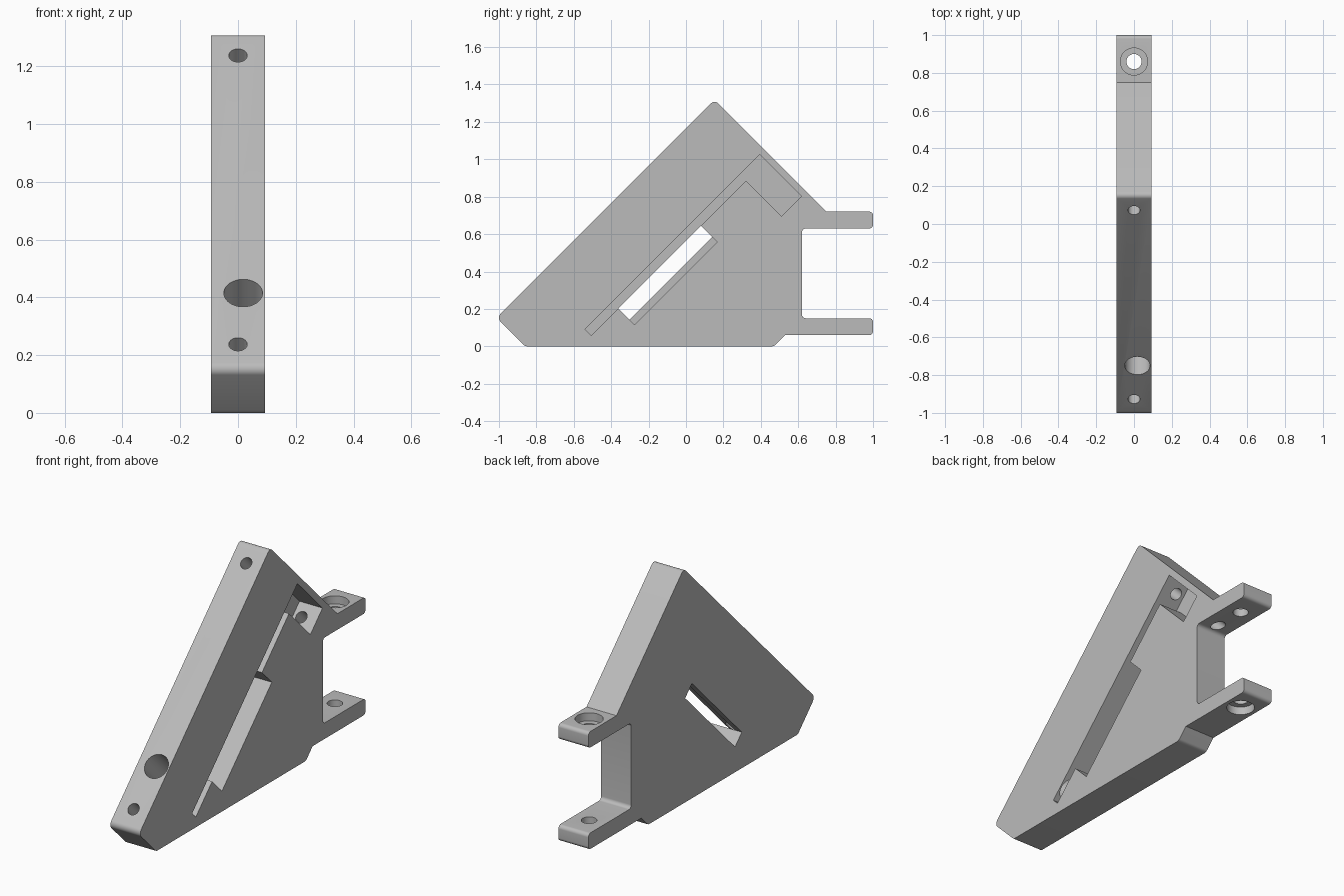
import bpy, bmesh, math
from mathutils import Vector, Matrix

cube = bpy.data.objects.get("Cube")
if cube:
    bpy.data.objects.remove(cube, do_unlink=True)

HALF = 0.093      # half thickness of the plate
FLOOR = -0.05     # x of the recess floor

grey = bpy.data.materials.new("light_grey")
grey.use_nodes = True
grey.diffuse_color = (0.5, 0.5, 0.5, 1)
grey.node_tree.nodes["Principled BSDF"].inputs["Base Color"].default_value = (0.5, 0.5, 0.5, 1)


def make_object(name, bm):
    bmesh.ops.recalc_face_normals(bm, faces=bm.faces)
    mesh = bpy.data.meshes.new(name)
    bm.to_mesh(mesh)
    bm.free()
    mesh.materials.append(grey)
    obj = bpy.data.objects.new(name, mesh)
    bpy.context.collection.objects.link(obj)
    return obj


def rounded(corners, steps=6):
    """Replace each (y, z, radius) corner by an arc."""
    out = []
    for i, (y, z, r) in enumerate(corners):
        p = Vector((y, z))
        if r == 0:
            out.append(p)
            continue
        a = (Vector(corners[i - 1][:2]) - p).normalized()
        b = (Vector(corners[(i + 1) % len(corners)][:2]) - p).normalized()
        half = a.angle(b) / 2
        centre = p + (a + b).normalized() * r / math.sin(half)
        start = p + a * r / math.tan(half) - centre
        end = p + b * r / math.tan(half) - centre
        for k in range(steps + 1):
            t = k / steps
            out.append(centre + start.lerp(end, t).normalized() * r)
    return out


def prism(name, points, x0, x1):
    """Extrude a side profile across the thickness."""
    bm = bmesh.new()
    face = bm.faces.new([bm.verts.new((x0, y, z)) for y, z in points])
    ext = bmesh.ops.extrude_face_region(bm, geom=[face])["geom"]
    verts = [g for g in ext if isinstance(g, bmesh.types.BMVert)]
    bmesh.ops.translate(bm, verts=verts, vec=(x1 - x0, 0, 0))
    return make_object(name, bm)


def diagonal(u, v):
    """Point from its coordinates along (y+z) and across (z-y) the slope."""
    return ((u - v) / 2, (u + v) / 2)


def cylinder(name, start, end, radius):
    a, b = Vector(start), Vector(end)
    bm = bmesh.new()
    turn = (b - a).to_track_quat('Z', 'Y').to_matrix().to_4x4()
    bmesh.ops.create_cone(bm, cap_ends=True, segments=48, radius1=radius, radius2=radius,
                          depth=(b - a).length, matrix=Matrix.Translation((a + b) / 2) @ turn)
    return make_object(name, bm)


def slope_hole(name, x, u, v_end, radius):
    """Hole square to the long slope, from outside down to v_end."""
    return cylinder(name, (x, *diagonal(u, 1.25)), (x, *diagonal(u, v_end)), radius)


# Plate with two arms at the back
outline = [
    (-0.86, 0, 0.03), (0.47, 0, 0.03), (0.53, 0.06, 0), (1, 0.06, 0.02),
    (1, 0.15, 0.02), (0.62, 0.15, 0.02), (0.62, 0.63, 0.02), (1, 0.63, 0.02),
    (1, 0.72, 0.02), (0.75, 0.72, 0), (*diagonal(1.47, 1.165), 0.025),
    (*diagonal(-0.86, 1.165), 0.03),
]
bracket = prism("bracket_plate", rounded(outline), -HALF, HALF)

# Recess: long strip, wider slot and head pocket in one outline
recess = [(-0.45, 0.63), (-0.45, 0.565), (-0.16, 0.565), (-0.16, 0.39), (0.725, 0.39),
          (0.725, 0.565), (1.205, 0.565), (1.205, 0.185), (1.42, 0.185), (1.42, 0.63)]
window = [(-0.16, 0.445), (0.725, 0.445), (0.725, 0.565), (-0.16, 0.565)]
cutters = [
    prism("recess_cutter", [diagonal(*p) for p in recess], FLOOR, 0.2),
    prism("window_cutter", [diagonal(*p) for p in window], -0.2, 0.0),
    # Holes through the slope
    slope_hole("upper_screw_cutter", 0, 1.31, -0.2, 0.032),
    slope_hole("lower_screw_cutter", 0, -0.69, 0.85, 0.032),
    slope_hole("wide_hole_cutter", 0.018, -0.335, 0.6, 0.067),
    # Arm holes with counterbores on the outer sides
    cylinder("arm_hole_cutter", (0, 0.86, -0.1), (0, 0.86, 0.9), 0.04),
    cylinder("upper_counterbore_cutter", (0, 0.86, 0.675), (0, 0.86, 0.9), 0.072),
    cylinder("lower_counterbore_cutter", (0, 0.86, -0.1), (0, 0.86, 0.105), 0.072),
]

bpy.ops.object.select_all(action='DESELECT')
bracket.select_set(True)
bpy.context.view_layer.objects.active = bracket
for cutter in cutters:
    cutter.hide_render = True
    mod = bracket.modifiers.new(cutter.name, 'BOOLEAN')
    mod.operation = 'DIFFERENCE'
    mod.solver = 'EXACT'
    mod.object = cutter
    bpy.ops.object.modifier_apply(modifier=mod.name)
    bpy.data.objects.remove(cutter, do_unlink=True)

bpy.ops.object.shade_smooth_by_angle(angle=math.radians(30))
